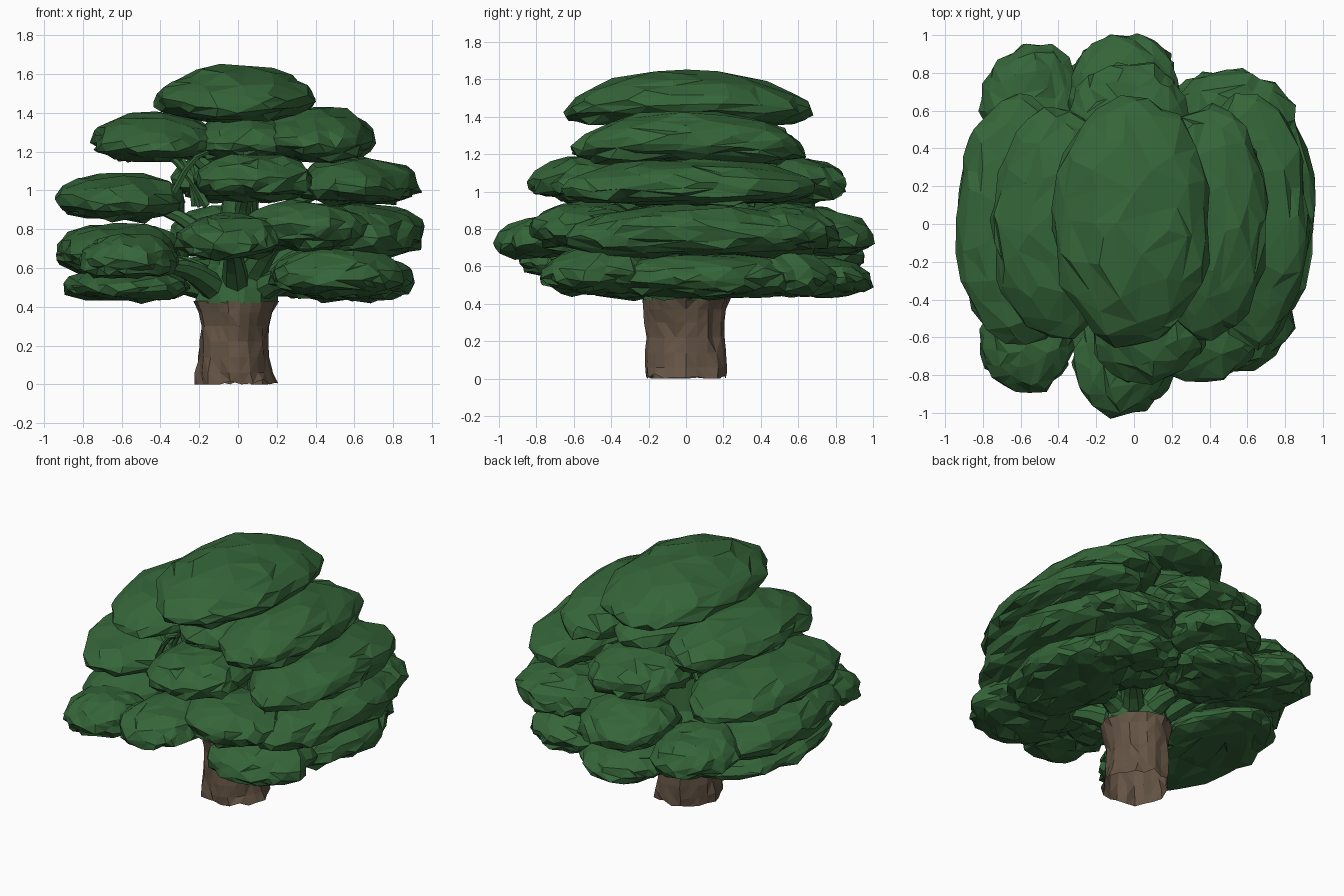
import bpy, bmesh, math
from mathutils import Vector, noise

if "Cube" in bpy.data.objects:
    bpy.data.objects.remove(bpy.data.objects["Cube"])


def material(name, color):
    m = bpy.data.materials.new(name)
    m.diffuse_color = (*color, 1)
    m.use_nodes = True
    m.node_tree.nodes["Principled BSDF"].inputs["Base Color"].default_value = m.diffuse_color
    return m


LEAF = material("leaf_green", (0.035, 0.13, 0.04))
BARK = material("bark_brown", (0.13, 0.09, 0.06))


def finish(name, bm, mat):
    bmesh.ops.recalc_face_normals(bm, faces=bm.faces)
    me = bpy.data.meshes.new(name)
    bm.to_mesh(me)
    bm.free()
    me.materials.append(mat)
    ob = bpy.data.objects.new(name, me)
    bpy.context.collection.objects.link(ob)
    return ob


def foliage_pad(name, centre, radii, droop):
    """Flattened, lumpy cushion of leaves whose long ends hang down a little."""
    c, r = Vector(centre), Vector(radii)
    bm = bmesh.new()
    bmesh.ops.create_icosphere(bm, subdivisions=4, radius=1)
    for v in bm.verts:
        n = v.co.copy()
        flat = math.hypot(n.x, n.y)
        k = flat ** -0.12 if flat > 0.3 else 1.15
        p = Vector((n.x * k * r.x, n.y * k * r.y, max(n.z, -0.9) * r.z))
        p.z -= droop * (n.y ** 2 + 0.4 * n.x ** 2 - 0.3)
        w = c + p
        under = 1.8 if n.z < -0.2 else 1.0
        lump = noise.noise(w * 5) * 0.035 + noise.noise(w * 16) * 0.028 * under
        v.co = w + Vector((n.x, n.y, n.z * 0.6)) * lump
    # thin to irregular low-poly facets
    ob = finish(name, bm, LEAF)
    mod = ob.modifiers.new("facets", 'DECIMATE')
    mod.ratio = 0.22
    return ob


def loft(name, rings, mat, sides, rough=0.0, ragged=False):
    """Skin rings given as (centre, radius x, radius y), all level, open ended."""
    bm = bmesh.new()
    loops = []
    for n, ((x, y, z), rx, ry) in enumerate(rings):
        loop = []
        for i in range(sides):
            a = math.tau * i / sides
            q = Vector((math.cos(a) * 1.5, math.sin(a) * 1.5, z * 2))
            k = 1 + rough * noise.noise(q * 2.2) + rough * 0.4 * noise.noise(q * 6)
            dz = 0.05 * max(0, noise.noise(q * 5)) if ragged and n == 0 else 0
            loop.append(bm.verts.new((x + rx * k * math.cos(a), y + ry * k * math.sin(a), z + dz)))
        loops.append(loop)
    for a, b in zip(loops, loops[1:]):
        for i in range(sides):
            j = (i + 1) % sides
            bm.faces.new((a[i], a[j], b[j], b[i]))
    bmesh.ops.triangulate(bm, faces=bm.faces)
    return finish(name, bm, mat)


# Trunk: stout, flared at the roots and at the fork
loft("trunk", [((-0.01, 0, 0), 0.205, 0.215), ((-0.02, 0, 0.06), 0.19, 0.215),
               ((-0.02, 0, 0.14), 0.18, 0.215), ((-0.025, 0, 0.22), 0.175, 0.21),
               ((-0.02, 0, 0.3), 0.175, 0.21), ((-0.02, 0, 0.37), 0.19, 0.22),
               ((-0.02, 0, 0.43), 0.22, 0.23)], BARK, 22, 0.15, True)

# Crown stem running up inside the foliage
loft("crown_stem", [((-0.02, 0, 0.42), 0.215, 0.225), ((-0.01, 0, 0.5), 0.2, 0.21),
                    ((0, 0, 0.62), 0.14, 0.16), ((0, 0, 0.8), 0.11, 0.12),
                    ((0.02, 0, 1.05), 0.09, 0.1), ((0, 0, 1.4), 0.06, 0.06)], LEAF, 14, 0.15)

# Foliage pads, layer by layer: centre, radii, droop
pads = {
    "top_pad": ((-0.01, 0.01, 1.475), (0.41, 0.66, 0.145), 0.07),
    "upper_left_pad": ((-0.42, 0.01, 1.26), (0.33, 0.62, 0.125), 0.06),
    "upper_right_pad": ((0.40, 0.01, 1.27), (0.32, 0.62, 0.14), 0.06),
    "upper_core_pad": ((0.05, 0.01, 1.26), (0.30, 0.55, 0.12), 0.05),
    "middle_front_pad": ((0.08, -0.50, 1.06), (0.31, 0.34, 0.125), 0.03),
    "middle_back_pad": ((-0.02, 0.52, 1.06), (0.33, 0.34, 0.125), 0.03),
    "middle_right_pad": ((0.61, 0.02, 1.035), (0.31, 0.67, 0.125), 0.04),
    "middle_left_pad": ((-0.60, 0.02, 0.955), (0.34, 0.67, 0.12), 0.04),
    "lower_front_pad": ((-0.05, -0.69, 0.75), (0.28, 0.31, 0.115), 0.04),
    "lower_front_right_pad": ((0.35, -0.53, 0.81), (0.32, 0.31, 0.125), 0.03),
    "lower_right_pad": ((0.65, 0.04, 0.78), (0.30, 0.68, 0.14), 0.03),
    "lower_back_right_pad": ((0.52, 0.53, 0.79), (0.34, 0.29, 0.13), 0.03),
    "lower_back_pad": ((-0.05, 0.68, 0.775), (0.30, 0.32, 0.13), 0.04),
    "lower_left_pad": ((-0.63, 0.0, 0.685), (0.32, 0.62, 0.135), 0.03),
    "lower_front_left_pad": ((-0.56, -0.60, 0.65), (0.25, 0.30, 0.11), 0.04),
    "lower_back_left_pad": ((-0.53, 0.62, 0.68), (0.26, 0.34, 0.13), 0.04),
    "bottom_front_right_pad": ((0.50, -0.46, 0.565), (0.34, 0.33, 0.125), 0.03),
    "bottom_right_pad": ((0.59, 0.10, 0.545), (0.32, 0.50, 0.125), 0.02),
    "bottom_back_right_pad": ((0.44, 0.50, 0.555), (0.32, 0.30, 0.125), 0.03),
    "bottom_back_pad": ((-0.07, 0.68, 0.54), (0.30, 0.31, 0.11), 0.03),
    "bottom_left_pad": ((-0.57, 0.0, 0.51), (0.31, 0.60, 0.09), 0.03),
}
for name, (c, r, droop) in pads.items():
    foliage_pad(name, c, r, droop)


def limb(name, start, end, r0, r1, sides=7, steps=5):
    """Tapered branch that bows upward on its way out."""
    a, b = Vector(start), Vector(end)
    d = (b - a).normalized()
    u = d.orthogonal().normalized()
    w = d.cross(u)
    bm = bmesh.new()
    prev = None
    for s in range(steps + 1):
        t = s / steps
        p = a.lerp(b, t)
        p.z += 0.05 * math.sin(math.pi * t)
        rad = r0 + (r1 - r0) * t
        loop = [bm.verts.new(p + (u * math.cos(math.tau * i / sides)
                                  + w * math.sin(math.tau * i / sides)) * rad)
                for i in range(sides)]
        if prev:
            for i in range(sides):
                j = (i + 1) % sides
                bm.faces.new((prev[i], prev[j], loop[j], loop[i]))
        prev = loop
    return finish(name, bm, LEAF)


# Limbs from the stem to the nearer part of each pad
for name, (c, r, droop) in pads.items():
    if name in ("top_pad", "upper_core_pad"):
        continue
    z0 = max(0.46, c[2] - 0.28)
    limb(name.replace("_pad", "_limb"), (c[0] * 0.15, c[1] * 0.15, z0),
         (c[0] * 0.75, c[1] * 0.75, c[2] - 0.04), 0.08 if z0 < 0.6 else 0.05, 0.025)

# Thin twigs filling the gap under the upper left pad
for i in range(6):
    y = -0.4 + 0.15 * i
    limb("left_twig_%d" % i, (-0.16 - 0.03 * (i % 3), y, 0.92),
         (-0.40 + 0.07 * (i % 3), y + 0.04, 1.2), 0.022, 0.014, 5, 3)
    limb("left_cross_twig_%d" % i, (-0.33, y, 0.99), (-0.15, y - 0.05, 1.2), 0.018, 0.012, 5, 3)
